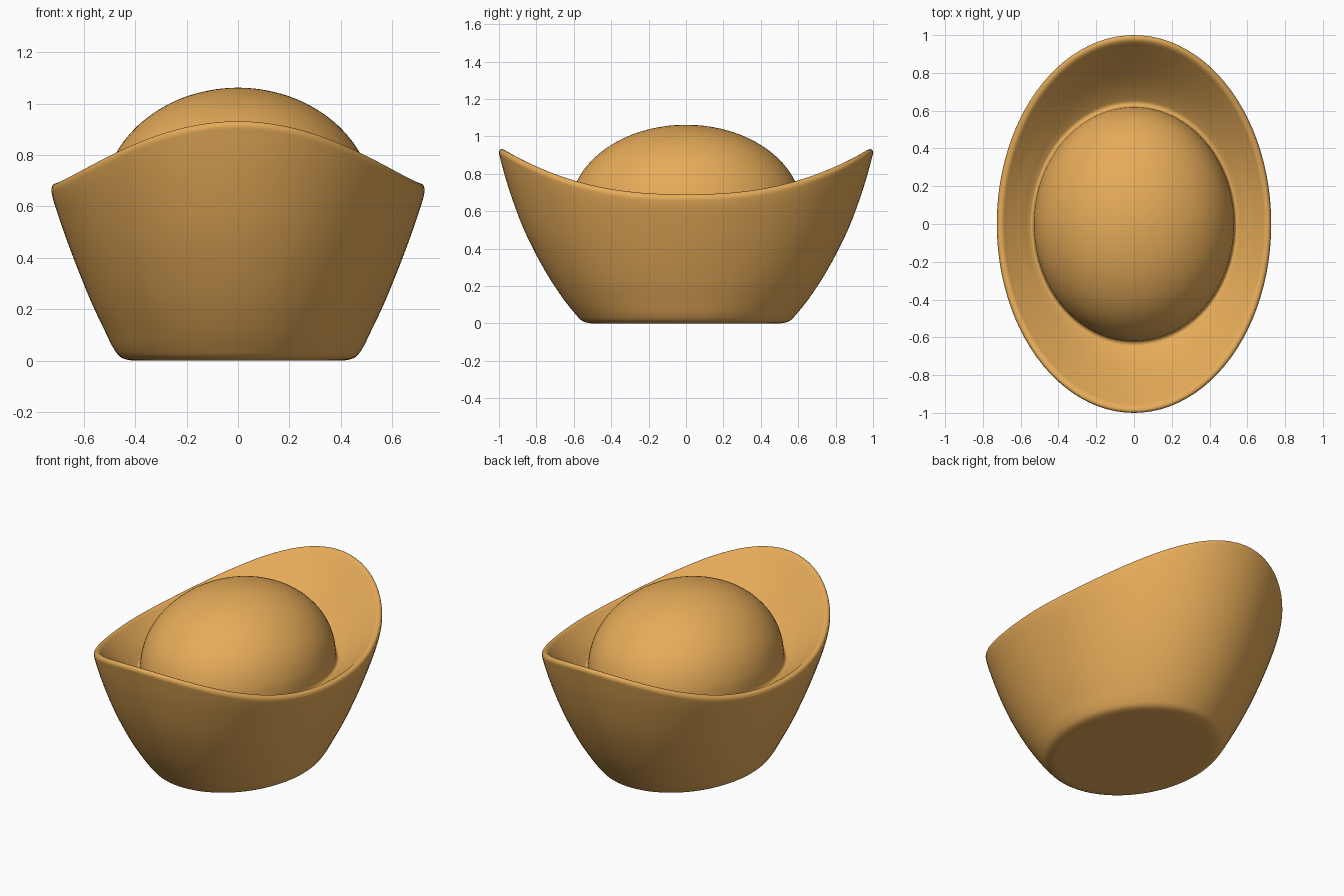
import bpy, bmesh, math
from mathutils import Vector

if "Cube" in bpy.data.objects:
    bpy.data.objects.remove(bpy.data.objects["Cube"])

gold = bpy.data.materials.new("gold")
gold.diffuse_color = (0.79, 0.41, 0.1, 1)
gold.use_nodes = True
gold.node_tree.nodes["Principled BSDF"].inputs["Base Color"].default_value = gold.diffuse_color
SEG, STEPS = 96, 4

# Cross-section from base centre, up the wall, over the rim, into the bowl:
# (x radius, y radius, z at the sides, z at the raised ends)
PROFILE = [
    (0.20, 0.25, 0.0, 0.0), (0.37, 0.45, 0.0, 0.0), (0.425, 0.52, 0.002, 0.002),
    (0.458, 0.556, 0.014, 0.014), (0.483, 0.587, 0.045, 0.045), (0.518, 0.655, 0.115, 0.13),
    (0.568, 0.75, 0.22, 0.275), (0.637, 0.866, 0.39, 0.50),
    (0.695, 0.952, 0.55, 0.735), (0.724, 0.994, 0.645, 0.885), (0.726, 1.0, 0.67, 0.915),
    (0.718, 0.992, 0.686, 0.93), (0.70, 0.972, 0.69, 0.928), (0.675, 0.933, 0.672, 0.885),
    (0.63, 0.845, 0.636, 0.78), (0.585, 0.745, 0.603, 0.67), (0.555, 0.67, 0.58, 0.605),
    (0.541, 0.642, 0.575, 0.588), (0.532, 0.624, 0.588, 0.595),
]
# Domed centre, rising from the groove at the bottom of the bowl
for deg in (3, 10, 20, 30, 40, 50, 60, 70, 80, 86, 89):
    t = math.radians(deg)
    z = 0.604 + 0.458 * math.sin(t)
    PROFILE.append((0.53 * math.cos(t), 0.62 * math.cos(t), z, z))


def smooth_path(points):
    """Centripetal Catmull-Rom through the profile points."""
    p = [Vector(q) for q in points]
    p = [p[0]] + p + [p[-1]]
    out = []
    for i in range(1, len(p) - 2):
        k = [0.0]
        for j in range(3):
            k.append(k[-1] + max((p[i + j] - p[i + j - 1]).length, 1e-4) ** 0.5)
        for n in range(STEPS):
            t = k[1] + (k[2] - k[1]) * n / STEPS
            mix = lambda a, b, ta, tb: a * ((tb - t) / (tb - ta)) + b * ((t - ta) / (tb - ta))
            a = [mix(p[i - 1 + j], p[i + j], k[j], k[j + 1]) for j in range(3)]
            b = [mix(a[j], a[j + 1], k[j], k[j + 2]) for j in range(2)]
            out.append(mix(b[0], b[1], k[1], k[2]))
    return out + [p[-1]]


# One continuous skin, lofted from elliptical rings that lift towards the ends
bm = bmesh.new()
rings = []
for a, b, z_side, z_end in smooth_path(PROFILE):
    ring = []
    for i in range(SEG):
        ang = 2 * math.pi * i / SEG
        lift = abs(math.sin(ang)) ** 2.4
        ring.append(bm.verts.new((a * math.cos(ang), b * math.sin(ang),
                                  max(0, z_side + (z_end - z_side) * lift))))
    rings.append(ring)
for r0, r1 in zip(rings, rings[1:]):
    for i in range(SEG):
        j = (i + 1) % SEG
        bm.faces.new((r0[i], r0[j], r1[j], r1[i]))
bm.faces.new(rings[0][::-1])
bm.faces.new(rings[-1])
bmesh.ops.recalc_face_normals(bm, faces=bm.faces)
mesh = bpy.data.meshes.new("domed_ingot")
bm.to_mesh(mesh)
bm.free()
mesh.materials.append(gold)
mesh.shade_smooth()
ingot = bpy.data.objects.new("domed_ingot", mesh)
bpy.context.collection.objects.link(ingot)
